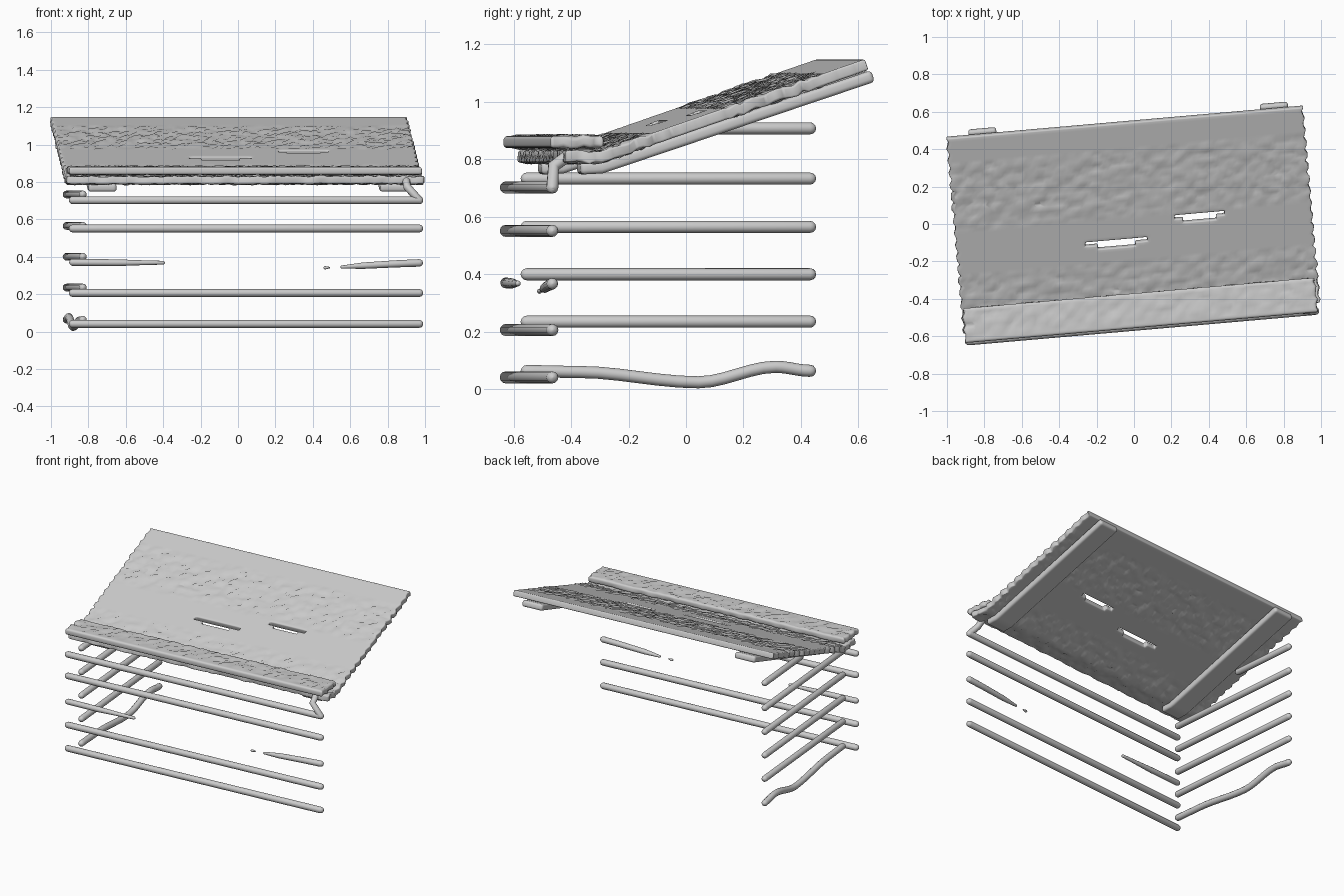
import bpy, bmesh, random
from math import sin, cos, pi, radians
from mathutils import Vector

if "Cube" in bpy.data.objects:
    bpy.data.objects.remove(bpy.data.objects["Cube"])

random.seed(4)
TURN = radians(5)      # the whole shelter is turned slightly about z
R = 0.021              # rail radius


def add(name, data):
    ob = bpy.data.objects.new(name, data)
    ob.rotation_euler.z = TURN
    bpy.context.collection.objects.link(ob)
    return ob


def rod(name, pts, radii=None):
    """Round-ended rail through pts, with an optional radius per point."""
    pts = [Vector(p) for p in pts]
    radii = radii or [R] * len(pts)
    a = (pts[0] - pts[1]).normalized()
    b = (pts[-1] - pts[-2]).normalized()
    arc = [radians(k) for k in (85, 60, 30)]
    path = [(pts[0] + a * radii[0] * sin(t), radii[0] * cos(t)) for t in arc]
    path += list(zip(pts, radii))
    path += [(pts[-1] + b * radii[-1] * sin(t), radii[-1] * cos(t)) for t in reversed(arc)]
    cu = bpy.data.curves.new(name, 'CURVE')
    cu.dimensions = '3D'
    cu.bevel_depth = 1.0
    cu.bevel_resolution = 4
    cu.use_fill_caps = True
    sp = cu.splines.new('POLY')
    sp.points.add(len(path) - 1)
    for q, (p, r) in zip(sp.points, path):
        q.co = (*p, 1)
        q.radius = r
    return add(name, cu)


def lerp_profile(profile, step):
    out = [Vector(profile[0])]
    for p, q in zip(profile, profile[1:]):
        p, q = Vector(p), Vector(q)
        n = max(1, round((q - p).length / step))
        out += [p.lerp(q, i / n) for i in range(1, n + 1)]
    return out


def sheet(name, profile, u0, u1, thick, slits=(), rough=(), step=0.022, scallop=0.018):
    """Slab swept along u from a (v, z) profile, with wavy ends and slits."""
    rows = lerp_profile(profile, step)
    nu = max(4, round((u1 - u0) / 0.022))
    bm = bmesh.new()
    grid = []
    for v, z in rows:
        e = scallop * abs(sin(pi * v / 0.065))
        bump = 0.007 if any(a < v < b for a, b in rough) else 0
        row = []
        for i in range(nu + 1):
            u = u0 - e + (u1 - u0 + 2 * e) * i / nu
            row.append(bm.verts.new((u, v, z + random.uniform(-bump, bump))))
        grid.append(row)
    for r0, r1 in zip(grid, grid[1:]):
        for i in range(nu):
            q = (r0[i], r0[i + 1], r1[i + 1], r1[i])
            c = sum((x.co for x in q), Vector()) / 4
            if any(((c.x - su) / a) ** 2 + ((c.y - sv) / b) ** 2 < 1 for su, sv, a, b in slits):
                continue
            bm.faces.new(q)
    bmesh.ops.delete(bm, geom=[v for v in bm.verts if not v.link_faces], context='VERTS')
    for f in bm.faces:
        f.smooth = True
    me = bpy.data.meshes.new(name)
    bm.to_mesh(me)
    bm.free()
    ob = add(name, me)
    s = ob.modifiers.new('thickness', 'SOLIDIFY')
    s.thickness, s.offset = thick, 0
    b = ob.modifiers.new('round_edges', 'BEVEL')
    b.width, b.segments = 0.014, 3
    b.limit_method, b.angle_limit = 'ANGLE', radians(50)
    return ob


# Sloping roof with a flat lower ledge and two worn slits
sheet('roof', [(-0.505, 0.81), (-0.38, 0.808), (0.548, 1.13)], -0.945, 0.94, 0.04,
      slits=[(-0.1, -0.09, 0.22, 0.013), (0.35, 0.015, 0.14, 0.018)],
      rough=[(-0.5, -0.2), (0.06, 0.4)])

# Flat counter board along the front
sheet('front_board', [(-0.555, 0.86), (-0.37, 0.86)], -0.94, 0.925, 0.042,
      rough=[(-0.53, -0.38)])

# Two rafters under the roof
for side, u in (('left', -0.765), ('right', 0.80)):
    sheet(side + '_rafter', [(-0.445, 0.768), (-0.37, 0.772), (0.578, 1.09)],
          u - 0.075, u + 0.075, 0.042, scallop=0)

# Front rails
VF = -0.548
for i, z in enumerate((0.041, 0.206, 0.551, 0.702)):
    rod(f'front_rail_{i + 1}', [(-0.935, VF, z), (0.925, VF, z)])

# Broken front rail tapering to fragments
rod('broken_rail_left', [(-0.935, VF, 0.37), (-0.7, VF, 0.368), (-0.56, VF, 0.368), (-0.45, VF, 0.368)],
    [0.019, 0.018, 0.013, 0.010])
rod('broken_rail_right', [(0.51, VF, 0.345), (0.62, VF, 0.352), (0.8, VF, 0.362), (0.925, VF, 0.367)],
    [0.008, 0.017, 0.019, 0.02])
rod('rail_fragment', [(0.42, VF, 0.341), (0.443, VF, 0.342)], [0.009, 0.004])

# Left side rails
US, V0, V1 = -0.875, -0.48, 0.51
for i, z in enumerate((0.235, 0.40, 0.565, 0.733)):
    rod(f'side_rail_{i + 2}', [(US, V0, z), (US, V1, z)])
rod('side_rail_top', [(US, 0.06, 0.908), (US, V1, 0.908)])

# Sagging lowest side rail
keys = [(V0, 0.063), (-0.3, 0.06), (0.12, 0.024), (0.39, 0.078), (V1, 0.064)]
sag = [(US, *keys[0])]
for (a, za), (b, zb) in zip(keys, keys[1:]):
    for k in range(1, 7):
        t = k / 6
        sag.append((US, a + (b - a) * t, za + (zb - za) * t * t * (3 - 2 * t)))
rod('side_rail_1', sag)

# Short brace joining the top front rail to the roof
rod('corner_brace', [(0.925, VF, 0.702), (0.86, VF + 0.01, 0.775), (0.86, VF + 0.05, 0.805)])
